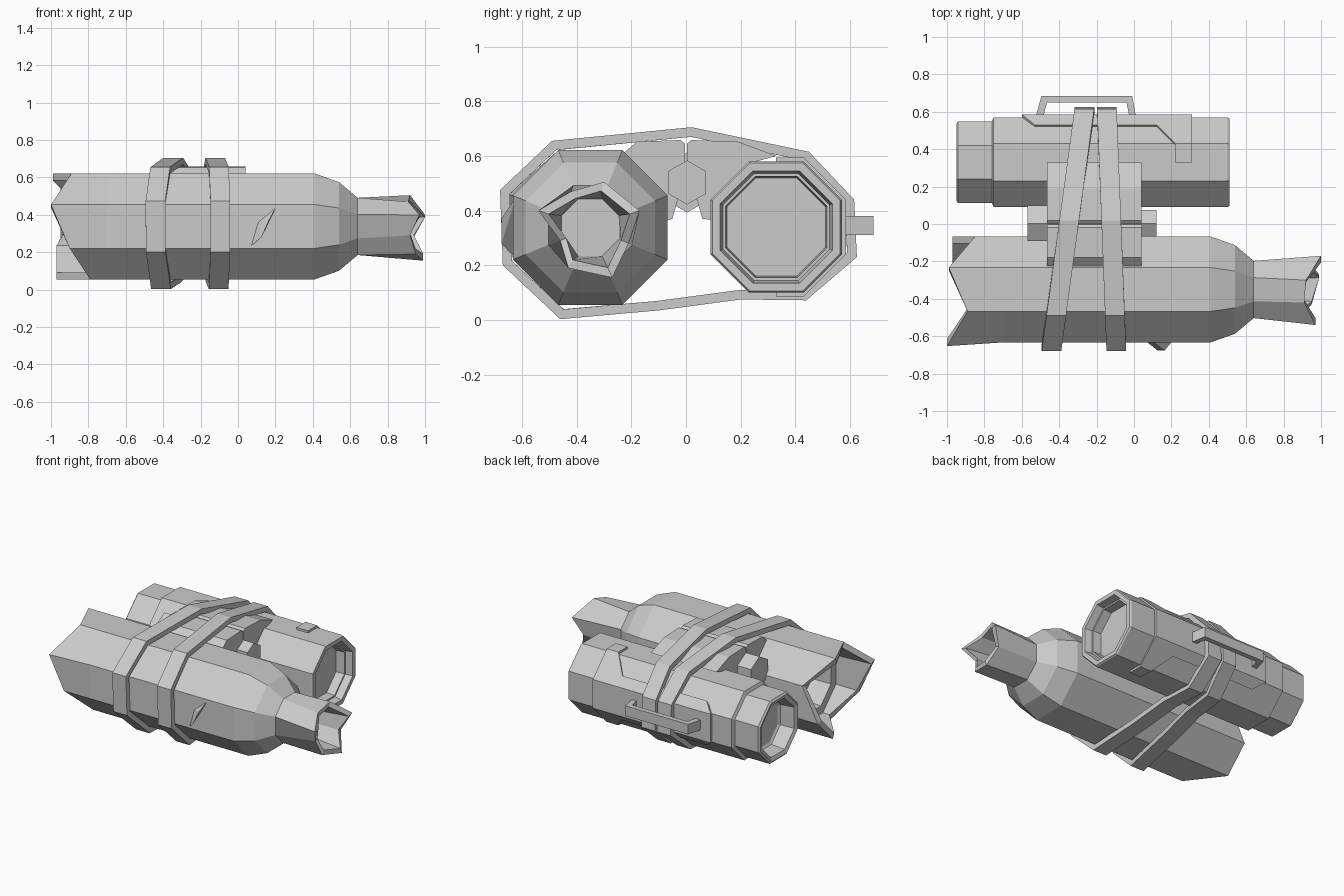
import bpy
import bmesh
import math
from mathutils import Vector

default_cube = bpy.data.objects.get("Cube")
if default_cube:
    bpy.data.objects.remove(default_cube, do_unlink=True)

# One plain grey for everything
GREY = (0.6, 0.6, 0.6, 1.0)
grey = bpy.data.materials.new("plain grey")
grey.use_nodes = True
grey.diffuse_color = GREY
grey.node_tree.nodes["Principled BSDF"].inputs["Base Color"].default_value = GREY


def finish(name, bm, recalc=True):
    """Turn a bmesh into a flat-shaded object with the grey material."""
    if recalc:
        bmesh.ops.recalc_face_normals(bm, faces=bm.faces)
    mesh = bpy.data.meshes.new(name)
    bm.to_mesh(mesh)
    bm.free()
    mesh.materials.append(grey)
    obj = bpy.data.objects.new(name, mesh)
    bpy.context.scene.collection.objects.link(obj)
    return obj


def ring(x, apothem, centre, sides=8, turn=0.5):
    """Regular polygon across the x axis, sized by its flat-to-centre distance."""
    radius = apothem / math.cos(math.pi / sides)
    points = []
    for k in range(sides):
        angle = 2 * math.pi * (k + turn) / sides
        points.append(Vector((x, centre[0] + radius * math.cos(angle),
                              centre[1] + radius * math.sin(angle))))
    return points


def shrink(points, factor, centre):
    """Pull a ring towards the axis, keeping its x positions."""
    return [Vector((p.x, centre[0] + (p.y - centre[0]) * factor,
                    centre[1] + (p.z - centre[1]) * factor)) for p in points]


def loft(name, rings):
    """Skin a series of rings and close both ends."""
    bm = bmesh.new()
    loops = [[bm.verts.new(p) for p in points] for points in rings]
    count = len(loops[0])
    for a, b in zip(loops, loops[1:]):
        for i in range(count):
            j = (i + 1) % count
            bm.faces.new((a[i], a[j], b[j], b[i]))
    bm.faces.new(loops[0])
    bm.faces.new(loops[-1])
    return finish(name, bm)


def prism(name, profile, x_start, x_end):
    """Extrude a (y, z) profile along x."""
    return loft(name, [[Vector((x, y, z)) for y, z in profile]
                       for x in (x_start, x_end)])


def add_thickness(obj, amount):
    solid = obj.modifiers.new("thickness", "SOLIDIFY")
    solid.thickness = amount
    solid.offset = -1
    solid.use_even_offset = True


# Broken bottle: jagged open base, shoulder and torn neck
BOTTLE = (-0.35, 0.338)
base_rim = ring(0, 0.283, BOTTLE)
for point, x in zip(base_rim, (-0.85, -0.99, -0.89, -1, -0.9, -0.79, -0.97, -0.97)):
    point.x = x
base_rim[3].y -= 0.02
torn_neck = [Vector(p) for p in (
    (1, -0.17, 0.4), (0.92, -0.3, 0.505), (0.91, -0.42, 0.47), (0.97, -0.54, 0.4),
    (0.92, -0.46, 0.29), (0.95, -0.43, 0.19), (0.99, -0.27, 0.155), (0.94, -0.21, 0.28))]
loft("broken_bottle", [
    ring(-0.6, 0.18, BOTTLE),
    ring(-0.74, 0.19, BOTTLE),
    ring(-0.74, 0.245, BOTTLE),
    shrink(base_rim, 0.87, BOTTLE),
    base_rim,
    ring(-0.7, 0.283, BOTTLE),
    ring(0.41, 0.283, BOTTLE),
    ring(0.54, 0.237, BOTTLE),
    ring(0.64, 0.153, BOTTLE),
    torn_neck,
    shrink(torn_neck, 0.8, BOTTLE),
    ring(0.72, 0.105, BOTTLE)])

# Shard sticking out of the bottle side
bm = bmesh.new()
for corner in ((0.21, -0.62, 0.455), (0.095, -0.62, 0.36), (0.055, -0.62, 0.22),
               (0.125, -0.675, 0.28), (0.165, -0.675, 0.37)):
    bm.verts.new(corner)
bmesh.ops.convex_hull(bm, input=bm.verts)
finish("side_shard", bm)

# Canister with a stepped recess at each end
CAN = (0.33, 0.34)
loft("canister", [ring(x, apothem, CAN) for x, apothem in (
    (-0.83, 0.155), (-0.84, 0.17), (-0.94, 0.18), (-0.95, 0.205), (-0.94, 0.218),
    (-0.76, 0.218), (-0.75, 0.24), (0.5, 0.24), (0.51, 0.234), (0.51, 0.205),
    (0.46, 0.195), (0.46, 0.185), (0.4, 0.18), (0.4, 0.165))])

# Raised cover wrapped round the back of the canister, same above and below
bm = bmesh.new()
side_edge = [(-0.6, 0.585, 0.44), (0.31, 0.585, 0.44)]
slope = [side_edge[0], (-0.53, 0.53, 0.495), (0.12, 0.53, 0.495),
         (0.22, 0.43, 0.595), (0.31, 0.43, 0.595), side_edge[1]]
tab = [slope[3], (0.22, 0.33, 0.595), (0.31, 0.33, 0.595), slope[4]]


def flip(points):
    return [(x, y, 2 * CAN[1] - z) for x, y, z in reversed(points)]


for outline in (slope, tab, flip(slope), flip(tab), side_edge + flip(side_edge)):
    bm.faces.new([bm.verts.new(p) for p in outline])
bmesh.ops.remove_doubles(bm, verts=bm.verts, dist=0.001)
add_thickness(finish("canister_cover", bm, recalc=False), 0.03)

# Carrying handle: a bent bar on the back of the canister
outer = [(-0.525, 0.575), (-0.495, 0.685), (-0.01, 0.685), (0.01, 0.575)]
inner = [(-0.025, 0.575), (-0.04, 0.65), (-0.465, 0.65), (-0.485, 0.575)]
loft("carrying_handle", [[Vector((x, y, z)) for x, y in outer + inner]
                         for z in (0.31, 0.38)])

# Hinge: two clasps meeting over a hexagonal pin
prism("bottle_clasp", [
    (-0.24, 0.6), (-0.18, 0.652), (-0.02, 0.658), (-0.004, 0.645), (-0.004, 0.45),
    (-0.03, 0.44), (-0.05, 0.37), (-0.08, 0.36), (-0.08, 0.455)], -0.465, 0.04)
prism("canister_clasp", [
    (0.33, 0.6), (0.19, 0.652), (0.02, 0.658), (0.004, 0.645), (0.004, 0.45),
    (0.04, 0.44), (0.06, 0.37), (0.1, 0.365), (0.1, 0.44), (0.24, 0.575)], -0.465, 0.04)
PIN = (0.004, 0.503)
loft("hinge_pin", [ring(x, size, PIN, sides=6) for x, size in (
    (-0.57, 0.095), (-0.44, 0.095), (-0.44, 0.07), (0.12, 0.07))])

# Two slanted straps tying bottle and canister together
STRAP_LOOP = [(-0.46, 0.003), (-0.1, 0.035), (0.2, 0.075), (0.44, 0.072), (0.625, 0.23),
              (0.615, 0.44), (0.45, 0.615), (0.02, 0.705), (-0.49, 0.655),
              (-0.68, 0.475), (-0.67, 0.2)]


def strap(name, front_x, back_x, width):
    bm = bmesh.new()
    rows = []
    for y, z in STRAP_LOOP:
        middle = front_x + (back_x - front_x) * (y + 0.67) / 1.29
        rows.append([bm.verts.new((middle + side * width / 2, y, z)) for side in (-1, 1)])
    for a, b in zip(rows, rows[1:] + rows[:1]):
        bm.faces.new((a[0], b[0], b[1], a[1]))
    add_thickness(finish(name, bm, recalc=False), 0.035)


strap("strap_right", -0.44, -0.265, 0.105)
strap("strap_left", -0.095, -0.145, 0.105)
